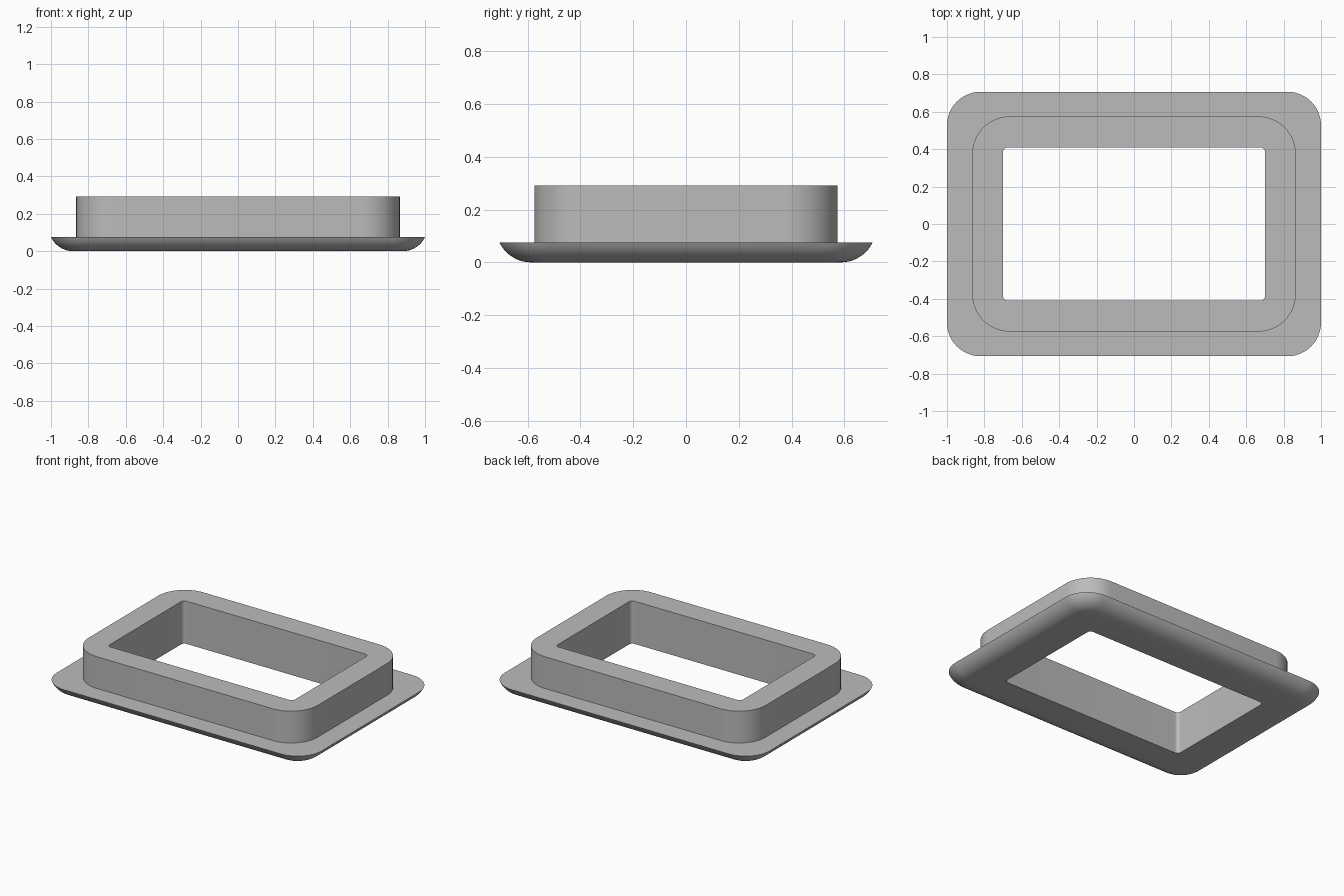
import bpy, bmesh, math

if "Cube" in bpy.data.objects:
    bpy.data.objects.remove(bpy.data.objects["Cube"])

SEG = 12  # segments per rounded corner

grey = bpy.data.materials.new("plain grey")
grey.diffuse_color = (0.5, 0.5, 0.5, 1)
grey.use_nodes = True
grey.node_tree.nodes["Principled BSDF"].inputs["Base Color"].default_value = grey.diffuse_color


def rounded_rect(hx, hy, r, z):
    """Points of a rounded rectangle with half sizes hx, hy."""
    pts = []
    for k, (sx, sy) in enumerate([(1, 1), (-1, 1), (-1, -1), (1, -1)]):
        for i in range(SEG + 1):
            a = math.radians(90 * (k + i / SEG))
            pts.append((sx * (hx - r) + r * math.cos(a),
                        sy * (hy - r) + r * math.sin(a), z))
    return pts


def loft_ring(name, loops):
    """Skin closed loops one after another, joining the last to the first."""
    bm = bmesh.new()
    rings = [[bm.verts.new(p) for p in loop] for loop in loops]
    n = len(rings[0])
    for a, b in zip(rings, rings[1:] + rings[:1]):
        for i in range(n):
            j = (i + 1) % n
            bm.faces.new((a[i], a[j], b[j], b[i]))
    bmesh.ops.recalc_face_normals(bm, faces=bm.faces)
    mesh = bpy.data.meshes.new(name)
    bm.to_mesh(mesh)
    bm.free()
    mesh.materials.append(grey)
    obj = bpy.data.objects.new(name, mesh)
    bpy.context.collection.objects.link(obj)
    bpy.context.view_layer.objects.active = obj
    obj.select_set(True)
    bpy.ops.object.shade_smooth_by_angle(angle=math.radians(30))
    obj.select_set(False)
    return obj


FLANGE_Z, TOP_Z = 0.075, 0.292
HX, HY, CORNER = 1.0, 0.707, 0.18
INSET = 0.12

# rounded underside of the flange, an arc that ends flat on the ground
radius = (INSET ** 2 + FLANGE_Z ** 2) / (2 * FLANGE_Z)
sweep = math.asin(INSET / radius)
loops = [rounded_rect(0.70, 0.41, 0.025, 0)]
for i in range(11):
    a = sweep * i / 10
    d = INSET - radius * math.sin(a)
    z = radius * (1 - math.cos(a))
    loops.append(rounded_rect(HX - d, HY - d, CORNER - d, z))

# flange top, upright collar and inner opening
loops += [rounded_rect(0.865, 0.575, 0.2, FLANGE_Z),
          rounded_rect(0.865, 0.575, 0.2, TOP_Z),
          rounded_rect(0.70, 0.41, 0.025, TOP_Z)]
loft_ring("flanged_frame", loops)
